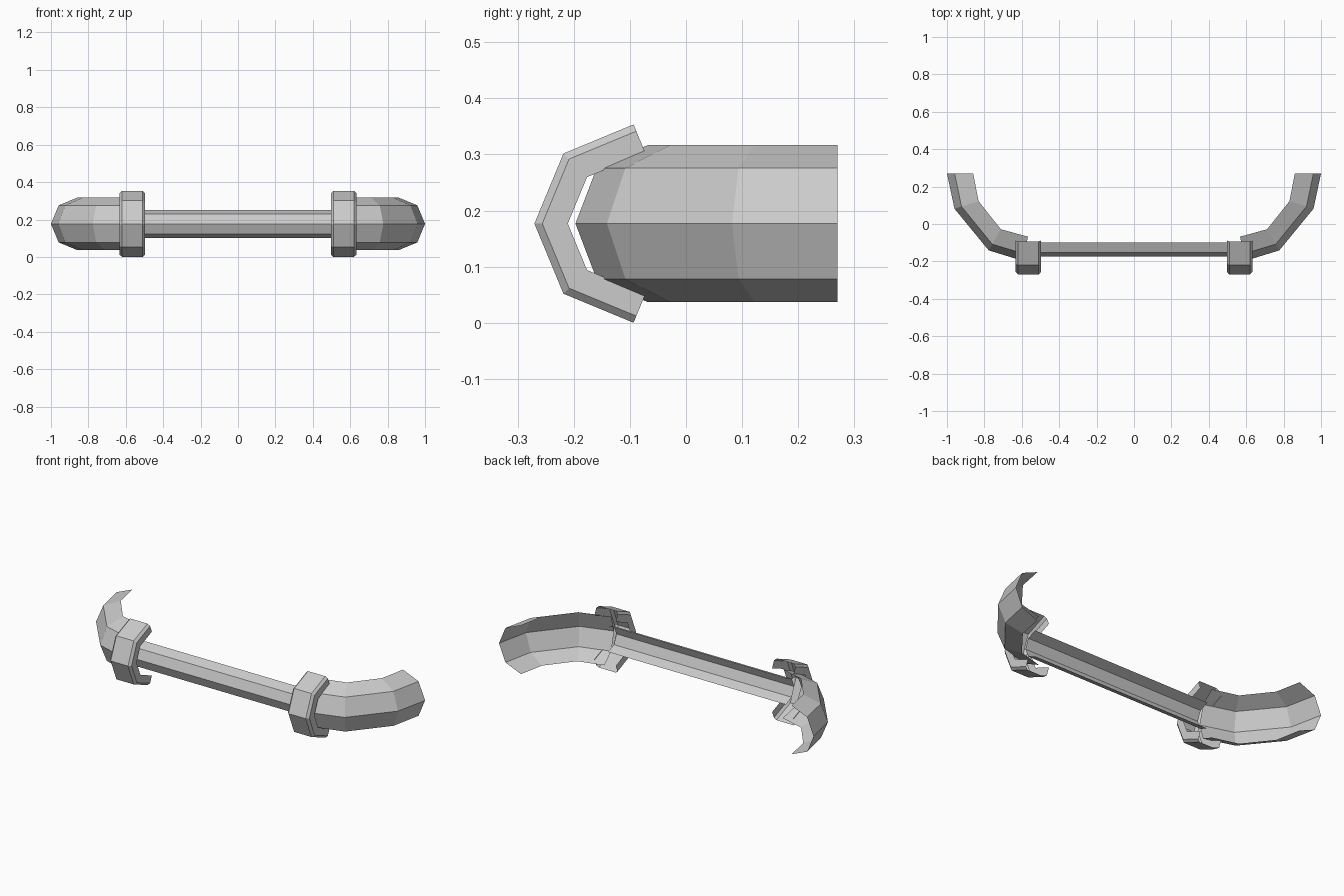
import bpy
import bmesh
from math import sin, cos, radians
from mathutils import Vector

cube = bpy.data.objects.get("Cube")
if cube:
    bpy.data.objects.remove(cube, do_unlink=True)

ZC = 0.1767                                   # height of the shared centre line
ANGLES = [radians(a) for a in (-90, -45, 0, 45, 90)]   # half octagon, bottom to top

grey = bpy.data.materials.new("plain_grey")
grey.use_nodes = True
grey.diffuse_color = (0.6, 0.6, 0.6, 1)
bsdf = next(n for n in grey.node_tree.nodes if n.type == 'BSDF_PRINCIPLED')
bsdf.inputs["Base Color"].default_value = grey.diffuse_color


def loft(name, rows, inside, mirrored=False):
    """Skin an open sheet over rows of points, facing away from the inside point."""
    bm = bmesh.new()
    grid = [[bm.verts.new(p) for p in row] for row in rows]
    for a, b in zip(grid, grid[1:]):
        for i in range(len(a) - 1):
            bm.faces.new((a[i], a[i + 1], b[i + 1], b[i]))
    bm.normal_update()
    facing = sum(f.normal.dot(f.calc_center_median() - Vector(inside)) * f.calc_area()
                 for f in bm.faces)
    if facing < 0:
        bmesh.ops.reverse_faces(bm, faces=bm.faces[:])
    mesh = bpy.data.meshes.new(name)
    bm.to_mesh(mesh)
    bm.free()
    mesh.materials.append(grey)
    obj = bpy.data.objects.new(name, mesh)
    bpy.context.scene.collection.objects.link(obj)
    if mirrored:
        mod = obj.modifiers.new("mirror", 'MIRROR')
        mod.use_mirror_merge = False
    return obj


def half_octagon(edge, apex, radius):
    """Open profile running from lower edge over the apex to upper edge."""
    edge, apex = Vector(edge), Vector(apex)
    section = []
    for a in ANGLES:
        p = edge.lerp(apex, cos(a))
        section.append((p.x, p.y, ZC + radius * sin(a)))
    return section


# Straight centre bar, open at the back
loft("centre_bar",
     [half_octagon((x, -0.10), (x, -0.175), 0.075) for x in (-0.565, 0.565)],
     (0, -0.10, ZC))

# Curved end shells: rim position and outer ridge position at each bend
bends = [((0.567, -0.068), (0.595, -0.197)),
         ((0.712, -0.028), (0.777, -0.141)),
         ((0.831, 0.122), (0.96, 0.082)),
         ((0.86, 0.27), (1.0, 0.27))]
loft("end_shells", [half_octagon(rim, ridge, 0.14) for rim, ridge in bends],
     (0.6, 0.1, ZC), mirrored=True)


# Channel shaped clamps around the joints
def clamp_row(x, depth):
    radius, row = ZC, []
    tilt = radians(22.5)
    for i, a in enumerate(ANGLES):
        if i in (0, len(ANGLES) - 1):         # ends step square to the last flat
            y = depth * sin(tilt)
            z = sin(a) * (radius - depth * cos(tilt))
        else:
            r = radius - depth / cos(tilt)
            y, z = -r * cos(a), r * sin(a)
        row.append((x, y - 0.0935, ZC + z))
    return row


middle, half, bevel, wall = 0.565, 0.068, 0.013, 0.055
channel = [(-half, wall), (-half, bevel), (bevel - half, 0),
           (half - bevel, 0), (half, bevel), (half, wall)]
loft("joint_clamps", [clamp_row(middle + dx, d) for dx, d in channel],
     (middle, -0.0935, ZC), mirrored=True)
